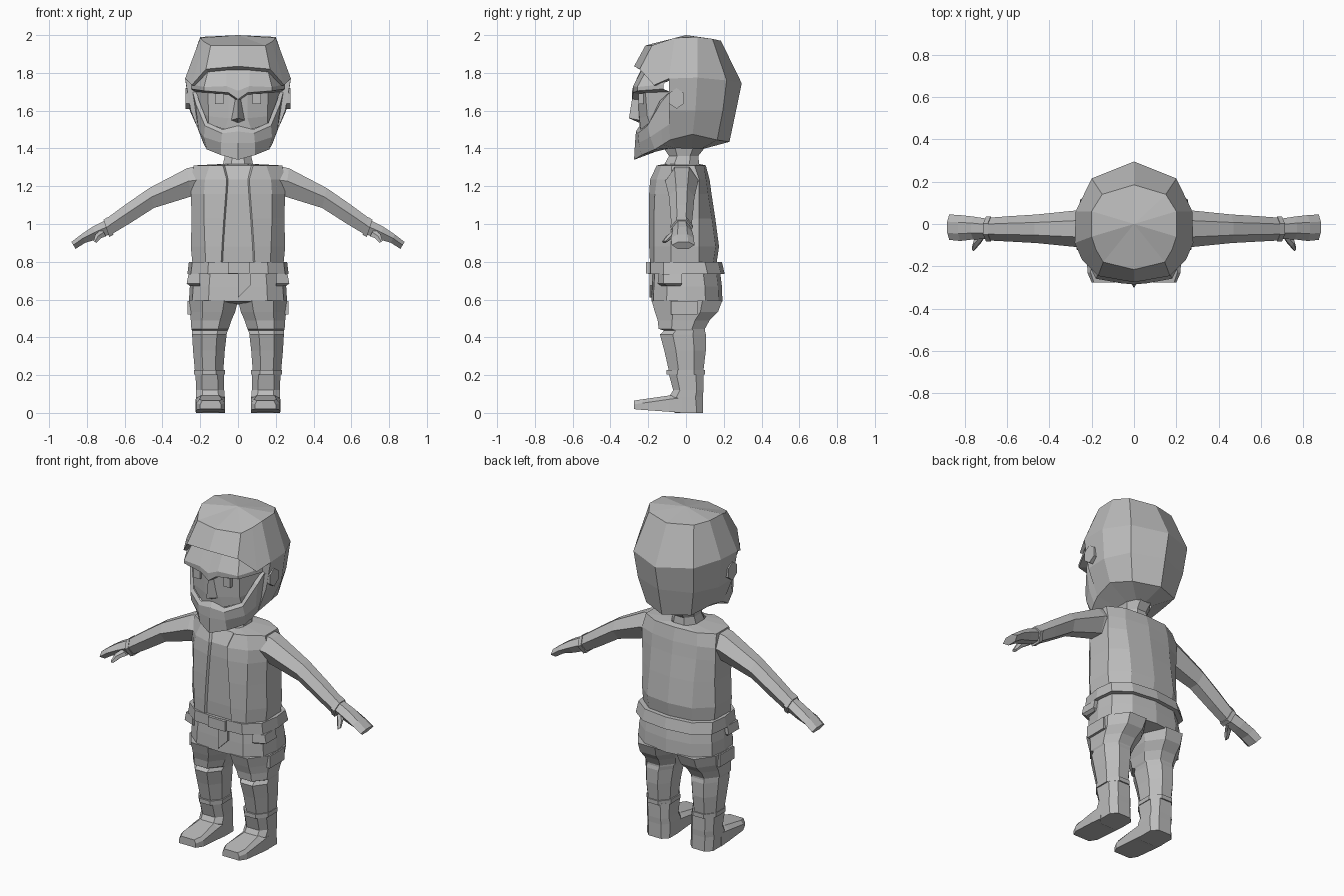
import bpy, bmesh, math

clay = bpy.data.materials.new("plain_grey")
clay.diffuse_color = (0.5, 0.5, 0.5, 1)


def loft(name, rows, loop=False, caps=False, sides=(1,)):
    """Skin rows of points with quads; sides=(1, -1) also builds the mirrored half."""
    bm = bmesh.new()
    for s in sides:
        grid = [[bm.verts.new((s * x, y, z)) for x, y, z in r] for r in rows]
        n = len(grid[0])
        for a, b in zip(grid, grid[1:]):
            for i in range(n if loop else n - 1):
                j = (i + 1) % n
                bm.faces.new((a[i], a[j], b[j], b[i]))
        if caps:
            bm.faces.new(grid[0])
            bm.faces.new(grid[-1])
    bmesh.ops.remove_doubles(bm, verts=bm.verts, dist=0.0005)
    bmesh.ops.dissolve_degenerate(bm, edges=bm.edges, dist=0.0005)
    bmesh.ops.recalc_face_normals(bm, faces=bm.faces)
    me = bpy.data.meshes.new(name)
    bm.to_mesh(me)
    bm.free()
    me.materials.append(clay)
    ob = bpy.data.objects.new(name, me)
    bpy.context.collection.objects.link(ob)
    return ob


BOTH = (1, -1)


def at(z, pts):
    return [(x, y, z) for x, y in pts]


def octagon(x0, x1, y0, y1, z, c=0.28):
    dx, dy = (x1 - x0) * c, (y1 - y0) * c
    return at(z, [(x0 + dx, y0), (x1 - dx, y0), (x1, y0 + dy), (x1, y1 - dy),
                  (x1 - dx, y1), (x0 + dx, y1), (x0, y1 - dy), (x0, y0 + dy)])


def box(name, x0, x1, y0, y1, z0, z1, sides=(1,)):
    ring = [(x0, y0), (x1, y0), (x1, y1), (x0, y1)]
    return loft(name, [at(z0, ring), at(z1, ring)], True, True, sides)


# Hair: crown with overhanging fringe
loft("hair_crown", [
    [(0, 0.0, 2.0)] * 7,
    [(0, -.215, 1.945), (.145, -.18, 1.945), (.18, -.12, 1.965), (.2, -.06, 1.985),
     (.2, .06, 1.99), (.15, .14, 1.98), (0, .185, 1.97)],
    [(0, -.275, 1.835), (.17, -.245, 1.82), (.245, -.17, 1.735), (.28, -.09, 1.77),
     (.275, .06, 1.775), (.2, .215, 1.76), (0, .295, 1.745)],
], sides=BOTH)
loft("fringe_lip", [
    [(0, -.275, 1.835), (.17, -.245, 1.82), (.245, -.17, 1.735), (.28, -.09, 1.77)],
    [(0, -.238, 1.815), (.16, -.215, 1.805), (.22, -.155, 1.73), (.225, -.085, 1.76)],
], sides=BOTH)
# Hair: sides and back, tucked in to the neck
loft("hair_back", [
    [(.22, -.085, 1.76), (.28, -.09, 1.77), (.275, .06, 1.775), (.2, .215, 1.76), (0, .295, 1.745)],
    [(.215, -.085, 1.6), (.25, -.09, 1.6), (.255, .05, 1.6), (.185, .195, 1.6), (0, .265, 1.6)],
    [(.175, -.08, 1.45), (.19, -.085, 1.445), (.2, .035, 1.475), (.15, .165, 1.445), (0, .23, 1.435)],
    [(.07, -.06, 1.4), (.075, -.05, 1.4), (.08, .03, 1.4), (.055, .085, 1.4), (0, .1, 1.4)],
], sides=BOTH)
# Face: forehead, brow ledge, eye sockets, cheeks
loft("face", [
    [(0, -.238, 1.815), (.06, -.235, 1.815), (.16, -.215, 1.805), (.225, -.085, 1.77)],
    [(0, -.285, 1.705), (.06, -.28, 1.73), (.18, -.258, 1.725), (.25, -.12, 1.74)],
    [(0, -.285, 1.66), (.05, -.28, 1.695), (.18, -.256, 1.705), (.25, -.12, 1.715)],
    [(0, -.255, 1.65), (.05, -.248, 1.685), (.16, -.215, 1.695), (.225, -.085, 1.7)],
    [(0, -.25, 1.56), (.05, -.246, 1.56), (.155, -.205, 1.57), (.22, -.085, 1.6)],
    [(0, -.245, 1.52), (.07, -.24, 1.5), (.155, -.19, 1.53), (.215, -.085, 1.58)],
], sides=BOTH)
# Beard
loft("beard", [
    [(0, -.245, 1.52), (.08, -.24, 1.5), (.16, -.195, 1.535), (.205, -.14, 1.65), (.22, -.085, 1.7)],
    [(0, -.265, 1.49), (.085, -.255, 1.48), (.175, -.205, 1.52), (.225, -.135, 1.64), (.24, -.085, 1.7)],
    [(0, -.27, 1.43), (.09, -.25, 1.43), (.18, -.19, 1.46), (.21, -.13, 1.5), (.215, -.085, 1.53)],
    [(0, -.275, 1.34), (.09, -.235, 1.365), (.165, -.165, 1.395), (.18, -.125, 1.42), (.19, -.085, 1.445)],
    [(0, -.12, 1.4), (.04, -.115, 1.4), (.065, -.09, 1.4), (.07, -.08, 1.4), (.075, -.05, 1.4)],
], sides=BOTH)
# Nose, mouth, eyes, ears
loft("nose", [
    [(0, -.285, 1.665), (.015, -.25, 1.665)],
    [(0, -.302, 1.56), (.035, -.247, 1.55)],
    [(0, -.245, 1.535), (0, -.245, 1.535)],
], sides=BOTH)
box("eye", .078, .122, -.252, -.225, 1.635, 1.69, BOTH)
ear = [(-.05 + .045 * math.cos(a), 1.665 + .055 * math.sin(a))
       for a in (math.tau * (k + .5) / 6 for k in range(6))]
loft("ear", [[(.24, y, z) for y, z in ear], [(.277, y, z) for y, z in ear]], True, True, BOTH)

# Neck
loft("neck", [octagon(-.08, .08, -.12, .1, 1.405), octagon(-.07, .07, -.09, .065, 1.36),
              octagon(-.08, .08, -.115, .07, 1.315), octagon(-.08, .08, -.11, .07, 1.29)], True)


# Jacket with an open front strip over a recessed shirt
def torso(z, slit, front, mid, side, back):
    return at(z, [(0, front + .012), (slit, front + .012), (slit + .008, front), mid,
                  (side, -.08), (side - .005, .07), (side * .6, back - .018), (0, back)])


loft("jacket", [
    torso(.78, .082, -.19, (.17, -.17), .24, .16),
    torso(.88, .077, -.195, (.175, -.17), .25, .175),
    torso(1.03, .067, -.195, (.18, -.17), .245, .155),
    torso(1.16, .057, -.195, (.18, -.165), .25, .135),
    torso(1.235, .052, -.19, (.175, -.155), .25, .125),
    at(1.31, [(0, -.14), (.07, -.14), (.08, -.155), (.15, -.13),
              (.235, -.075), (.235, .045), (.14, .095), (0, .105)]),
    at(1.318, [(0, -.11), (.03, -.11), (.04, -.105), (.07, -.09),
               (.08, -.05), (.08, .02), (.05, .065), (0, .07)]),
], sides=BOTH)


# Arms: each section is top (x, z), bottom (x, z), front y, back y
def section(tx, tz, bx, bz, y0, y1):
    shape = [(0, .28), (0, .72), (.45, 1), (1, .74), (1, .26), (.45, 0)]
    return [(tx + (bx - tx) * t, y0 + (y1 - y0) * s, tz + (bz - tz) * t) for t, s in shape]


loft("sleeve", [
    section(.21, 1.308, .21, 1.14, -.11, .07),
    section(.27, 1.295, .25, 1.145, -.11, .065),
    section(.47, 1.19, .445, 1.085, -.09, .045),
    section(.60, 1.1, .57, 1.005, -.083, .037),
    section(.695, 1.03, .665, .948, -.078, .03),
], True, True, BOTH)
loft("cuff", [section(.69, 1.037, .66, .942, -.083, .036),
              section(.712, 1.022, .682, .932, -.083, .036)], True, True, BOTH)
loft("hand", [
    section(.705, 1.018, .68, .945, -.07, .025),
    section(.77, .985, .745, .92, -.073, .035),
    section(.83, .945, .81, .9, -.08, .042),
    section(.882, .905, .86, .868, -.075, .045),
], True, True, BOTH)
loft("thumb", [
    section(.72, .975, .70, .935, -.07, -.02),
    section(.755, .945, .725, .925, -.105, -.06),
    section(.765, .91, .75, .9, -.128, -.1),
], True, True, BOTH)


# Hips, belt and buckle
def waist(z, x, front, back):
    return at(z, [(0, front), (x * .6, front + .01), (x * .93, front + .08), (x, 0),
                  (x * .95, back - .09), (x * .6, back - .02), (0, back)])


loft("hips", [waist(.75, .245, -.175, .18), waist(.67, .255, -.18, .19),
              waist(.59, .26, -.183, .193),
              at(.575, [(0, -.05), (.1, -.08), (.18, -.05), (.2, 0),
                        (.18, .04), (.1, .08), (0, .05)])], sides=BOTH)
loft("belt", [waist(.735, .24, -.17, .18), waist(.735, .268, -.198, .205),
              waist(.8, .26, -.198, .19), waist(.8, .235, -.18, .155)], sides=BOTH)
box("buckle", -.052, .06, -.212, -.19, .737, .798)
fly = [(0, .735), (.065, .735), (.065, .675), (0, .61)]
loft("fly_flap", [[(x, -.192, z) for x, z in fly], [(x, -.178, z) for x, z in fly]], True, True)
# Slanted hip pouches and thigh pockets
loft("hip_pouch", [at(.735, [(.2, -.145), (.262, -.12), (.262, -.02), (.2, -.02)]),
                   at(.685, [(.2, -.15), (.272, -.12), (.272, -.02), (.2, -.02)]),
                   at(.672, [(.2, -.13), (.255, -.1), (.255, -.03), (.2, -.03)])], True, True, BOTH)
box("thigh_pocket", .2, .268, -.08, .06, .52, .592, BOTH)

# Trouser legs with a knee fold
loft("trouser_leg", [
    octagon(.0, .26, -.182, .192, .595),
    octagon(.015, .255, -.165, .17, .535),
    octagon(.035, .25, -.15, .125, .49),
    octagon(.05, .247, -.145, .1, .445),
    octagon(.055, .243, -.115, .1, .435),
    octagon(.06, .243, -.138, .105, .415),
    octagon(.07, .238, -.115, .105, .33),
    octagon(.078, .228, -.09, .092, .22),
], True, True, BOTH)
# Boots: shaft, cuff and toe
loft("boot_cuff", [octagon(.07, .232, -.102, .1, .228), octagon(.07, .232, -.102, .1, .203)],
     True, True, BOTH)
loft("boot_shaft", [octagon(.075, .225, -.092, .092, .21, .22), octagon(.073, .222, -.068, .092, .12, .22),
                    octagon(.07, .222, -.09, .09, .085, .22), octagon(.07, .22, -.06, .09, .0, .22)],
     True, True, BOTH)


def toe(y, x0, x1, z0, z1, c):
    return [(x0, y, z0), (x1, y, z0), (x1, y, z1 - .02), (x1 - c, y, z1), (x0 + c, y, z1), (x0, y, z1 - .02)]


loft("boot_toe", [toe(-.275, .09, .2, .02, .065, .01), toe(-.23, .07, .22, .016, .072, .015),
                  toe(-.09, .07, .224, .006, .092, .03), toe(-.02, .07, .222, .0, .1, .03)],
     True, True, BOTH)
